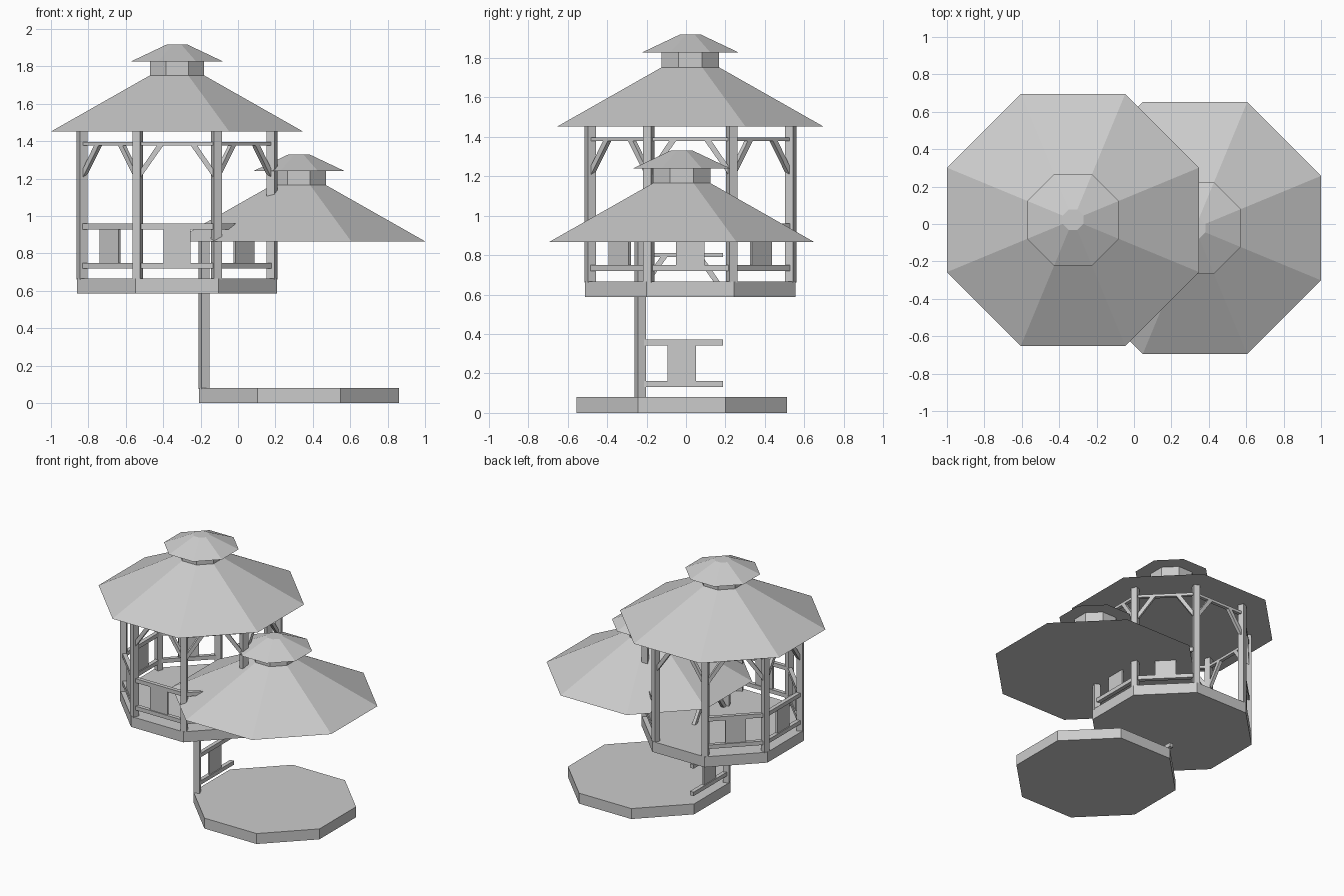
import bpy, bmesh, math
from mathutils import Matrix, Vector

if "Cube" in bpy.data.objects:
    bpy.data.objects.remove(bpy.data.objects["Cube"], do_unlink=True)

grey = bpy.data.materials.new("plain grey")
grey.use_nodes = True
COLOUR = (0.6, 0.6, 0.6, 1)
grey.diffuse_color = COLOUR
grey.node_tree.nodes["Principled BSDF"].inputs["Base Color"].default_value = COLOUR

SIDES = 8
STEP = math.tau / SIDES
POST_RADIUS = 0.55
RAIL_APOTHEM = 0.507


def finish(name, bm, matrix):
    bmesh.ops.recalc_face_normals(bm, faces=bm.faces)
    mesh = bpy.data.meshes.new(name)
    bm.to_mesh(mesh)
    bm.free()
    mesh.materials.append(grey)
    obj = bpy.data.objects.new(name, mesh)
    obj.matrix_world = matrix
    bpy.context.collection.objects.link(obj)
    return obj


def octagon(name, place, z0, z1, apothem0, apothem1):
    """Closed eight-sided frustum with flat sides facing the axes."""
    bm = bmesh.new()
    k = 1 / math.cos(STEP / 2)
    bmesh.ops.create_cone(bm, cap_ends=True, segments=SIDES, radius1=apothem0 * k,
                          radius2=apothem1 * k, depth=z1 - z0)
    bmesh.ops.rotate(bm, verts=bm.verts, matrix=Matrix.Rotation(STEP / 2, 3, "Z"))
    # Keep the flats on the axes whatever the starting angle of the primitive
    top = max(abs(v.co.x) for v in bm.verts)
    if top > max(apothem0, apothem1) * 1.01:
        bmesh.ops.rotate(bm, verts=bm.verts, matrix=Matrix.Rotation(STEP / 2, 3, "Z"))
    bmesh.ops.translate(bm, verts=bm.verts, vec=(0, 0, (z0 + z1) / 2))
    return finish(name, bm, place)


def box(name, place, centre, size):
    bm = bmesh.new()
    bmesh.ops.create_cube(bm, size=1)
    bmesh.ops.scale(bm, verts=bm.verts, vec=size)
    bmesh.ops.translate(bm, verts=bm.verts, vec=centre)
    return finish(name, bm, place)


def brace(name, place, side):
    """Slanted strut between a post and the top beam."""
    outline = [(0.2, 0.61), (0.2, 0.655), (0.105, 0.795), (0.07, 0.795)]
    bm = bmesh.new()
    verts = [bm.verts.new((RAIL_APOTHEM - 0.0125, side * y, z)) for y, z in outline]
    face = bm.faces.new(verts)
    out = bmesh.ops.extrude_face_region(bm, geom=[face])
    moved = [v for v in out["geom"] if isinstance(v, bmesh.types.BMVert)]
    bmesh.ops.translate(bm, verts=moved, vec=(0.025, 0, 0))
    return finish(name, bm, place)


def post(name, place, index):
    turn = place @ Matrix.Rotation((index + 0.5) * STEP, 4, "Z")
    box(f"{name}_post_{index}", turn, (POST_RADIUS, 0, 0.47), (0.044, 0.044, 0.79))


def top_frame(name, place, index):
    turn = place @ Matrix.Rotation(index * STEP, 4, "Z")
    box(f"{name}_top_beam_{index}", turn, (RAIL_APOTHEM, 0, 0.8), (0.025, 0.42, 0.02))
    for side in (-1, 1):
        brace(f"{name}_brace_{index}_{'a' if side < 0 else 'b'}", turn, side)


def railing(name, place, index):
    turn = place @ Matrix.Rotation(index * STEP, 4, "Z")
    for label, z in (("lower", 0.147), ("upper", 0.357)):
        box(f"{name}_{label}_rail_{index}", turn, (RAIL_APOTHEM, 0, z), (0.03, 0.42, 0.03))
    box(f"{name}_panel_{index}", turn, (RAIL_APOTHEM, 0, 0.252), (0.015, 0.145, 0.18))


def pavilion(name, location, posts, frames, railings):
    place = Matrix.Translation(Vector(location))
    octagon(f"{name}_floor", place, 0, 0.08, 0.534, 0.534)
    octagon(f"{name}_roof", place, 0.865, 1.165, 0.674, 0.145)
    octagon(f"{name}_roof_neck", place, 1.165, 1.24, 0.145, 0.145)
    octagon(f"{name}_roof_cap", place, 1.24, 1.33, 0.245, 0.055)
    for i in posts:
        post(name, place, i)
    for i in frames:
        top_frame(name, place, i)
    for i in railings:
        railing(name, place, i)


# Complete upper pavilion with its back side left open as the entrance
BACK = 2
pavilion("upper", (-0.326, 0.022, 0.587), range(SIDES), range(SIDES),
         [i for i in range(SIDES) if i != BACK])

# Lower pavilion with a single post and one framed side
pavilion("lower", (0.326, -0.022, 0), [4], [4], [4])
